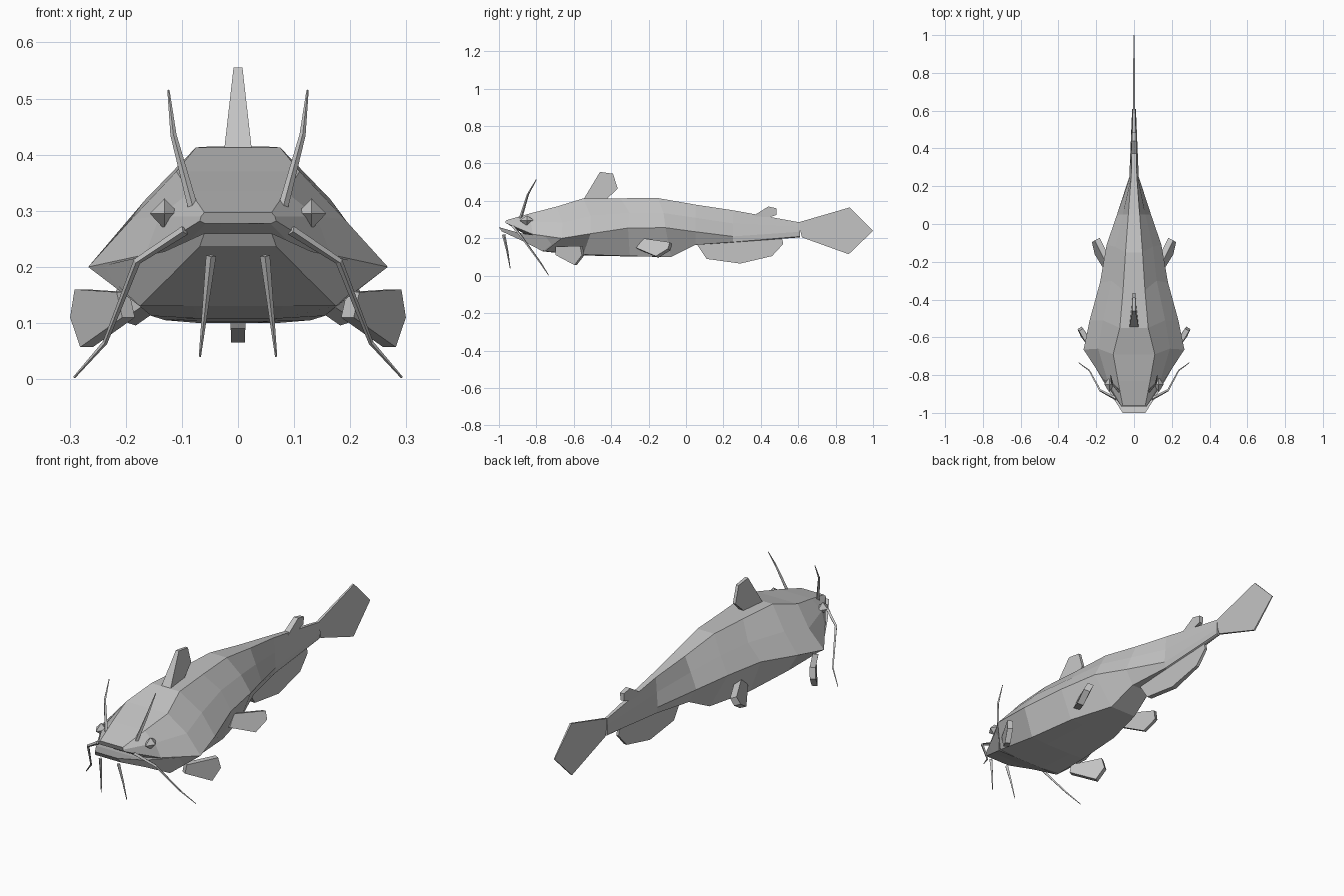
import bpy, bmesh, math
from mathutils import Vector

old = bpy.data.objects.get("Cube")
if old:
    bpy.data.objects.remove(old, do_unlink=True)

grey = bpy.data.materials.new("plain grey")
grey.use_nodes = True
GREY = (0.55, 0.55, 0.55, 1)
grey.diffuse_color = GREY
grey.node_tree.nodes["Principled BSDF"].inputs["Base Color"].default_value = GREY


def finish(name, bm):
    bmesh.ops.recalc_face_normals(bm, faces=bm.faces)
    me = bpy.data.meshes.new(name)
    bm.to_mesh(me)
    bm.free()
    me.materials.append(grey)
    ob = bpy.data.objects.new(name, me)
    bpy.context.collection.objects.link(ob)
    return ob


def loft(name, rings):
    """Skin a list of closed rings and cap both ends."""
    bm = bmesh.new()
    vs = [[bm.verts.new(p) for p in r] for r in rings]
    n = len(vs[0])
    for a, b in zip(vs, vs[1:]):
        for i in range(n):
            j = (i + 1) % n
            bm.faces.new((a[i], a[j], b[j], b[i]))
    bm.faces.new(vs[0])
    bm.faces.new(vs[-1])
    return finish(name, bm)


def mirror_ring(half):
    return list(half) + [(-x, y, z) for x, y, z in reversed(half)]


def flat_fin(name, outline):
    """Upright fin on the centre line: points are (y, z, half thickness)."""
    return loft(name, [[(s * t, y, z) for y, z, t in outline] for s in (-1, 1)])


def side_fin(name, outline, normal, thick):
    """Pair of plates swept out from the body sides."""
    n = Vector(normal).normalized() * thick / 2
    for side, s in (("left", 1), ("right", -1)):
        rings = [[Vector(p) + k * n for p in outline] for k in (-1, 1)]
        loft(f"{side}_{name}", [[(s * p.x, p.y, p.z) for p in r] for r in rings])


def barbel(name, path, r0, r1):
    """Pair of tapered four-sided whiskers."""
    pts = [Vector(p) for p in path]
    for side, s in (("left", 1), ("right", -1)):
        rings = []
        for i, p in enumerate(pts):
            d = pts[min(i + 1, len(pts) - 1)] - pts[max(i - 1, 0)]
            u = d.cross(Vector((0, 1, 0))).normalized()
            v = d.cross(u).normalized()
            r = r0 + (r1 - r0) * i / (len(pts) - 1)
            ring = [p + r * (math.cos(a) * u + math.sin(a) * v)
                    for a in (0, math.pi / 2, math.pi, 1.5 * math.pi)]
            rings.append([(s * q.x, q.y, q.z) for q in ring])
        loft(f"{side}_{name}", rings)


# Body: half sections listed as back edge, shoulder, flank, belly edge, keel
sections = [
    [(.06, -.96, .297), (.066, -.965, .29), (.068, -.965, .282), (.058, -.955, .277), (.03, -.95, .277)],
    [(.085, -.83, .334), (.14, -.83, .290), (.165, -.82, .222), (.12, -.84, .215), (.05, -.85, .215)],
    [(.11, -.69, .370), (.19, -.66, .285), (.267, -.665, .20), (.175, -.755, .13), (.08, -.765, .13)],
    [(.075, -.55, .413), (.165, -.51, .32), (.235, -.51, .225), (.155, -.55, .113), (.07, -.55, .108)],
    [(.058, -.35, .414), (.12, -.30, .335), (.18, -.31, .255), (.13, -.30, .105), (.06, -.30, .103)],
    [(.045, -.15, .415), (.10, -.12, .335), (.145, -.11, .257), (.07, -.08, .10), (.03, -.08, .10)],
    [(.030, .05, .380), (.06, .05, .31), (.09, .05, .235), (.05, .05, .165), (.02, .05, .165)],
    [(.015, .25, .350), (.02, .25, .28), (.025, .25, .21), (.02, .25, .18), (.01, .25, .178)],
    [(.006, .61, .285), (.009, .61, .26), (.010, .61, .235), (.009, .61, .21), (.005, .61, .205)],
]
loft("body", [mirror_ring(h) for h in sections])

# Protruding lower jaw
jaw = [
    [(.06, -1.0, .26), (.068, -.985, .237)],
    [(.13, -.89, .228), (.12, -.87, .184)],
    [(.25, -.68, .200), (.175, -.765, .13)],
]
loft("lower_jaw", [mirror_ring(h) for h in jaw])

# Centre-line fins
flat_fin("tail_fin", [(.60, .285, .006), (.875, .365, .004), (1.0, .24, .002),
                      (.87, .115, .004), (.62, .205, .006)])
flat_fin("dorsal_fin", [(-.55, .405, .025), (-.46, .555, .008), (-.39, .545, .007),
                        (-.365, .465, .007), (-.43, .405, .012)])
flat_fin("small_back_fin", [(.36, .32, .014), (.44, .37, .012), (.485, .36, .01),
                            (.485, .325, .009), (.42, .305, .011)])
flat_fin("anal_fin", [(.05, .18, .013), (.11, .09, .013), (.29, .065, .012),
                      (.46, .105, .008), (.52, .17, .006), (.51, .215, .006), (.25, .21, .013)])

# Paired fins
side_fin("pectoral_fin", [(.205, -.69, .155), (.28, -.56, .16), (.288, -.55, .11),
                          (.27, -.59, .057), (.195, -.69, .11)], (.86, -.5, 0), .026)
side_fin("pelvic_fin", [(.125, -.22, .195), (.195, -.08, .175), (.21, -.09, .14),
                        (.195, -.155, .10), (.13, -.26, .145)], (.85, -.45, .3), .03)

# Whiskers
barbel("nasal_barbel", [(.08, -.885, .305), (.115, -.845, .435), (.124, -.80, .515)], .009, .002)
barbel("mouth_barbel", [(.095, -.925, .265), (.18, -.88, .21), (.237, -.775, .065),
                        (.292, -.735, .003)], .009, .002)
barbel("chin_barbel", [(.048, -.975, .22), (.058, -.955, .13), (.068, -.94, .04)], .009, .002)

# Faceted eyes
for side, s in (("left", 1), ("right", -1)):
    bm = bmesh.new()
    belt = [bm.verts.new((s * (.131 + x), -.85 + y, .295))
            for x, y in ((.026, 0), (0, .04), (-.026, 0), (0, -.04))]
    for z in (.322, .267):
        tip = bm.verts.new((s * .131, -.85, z))
        for i in range(4):
            bm.faces.new((belt[i], belt[(i + 1) % 4], tip))
    finish(f"{side}_eye", bm)
